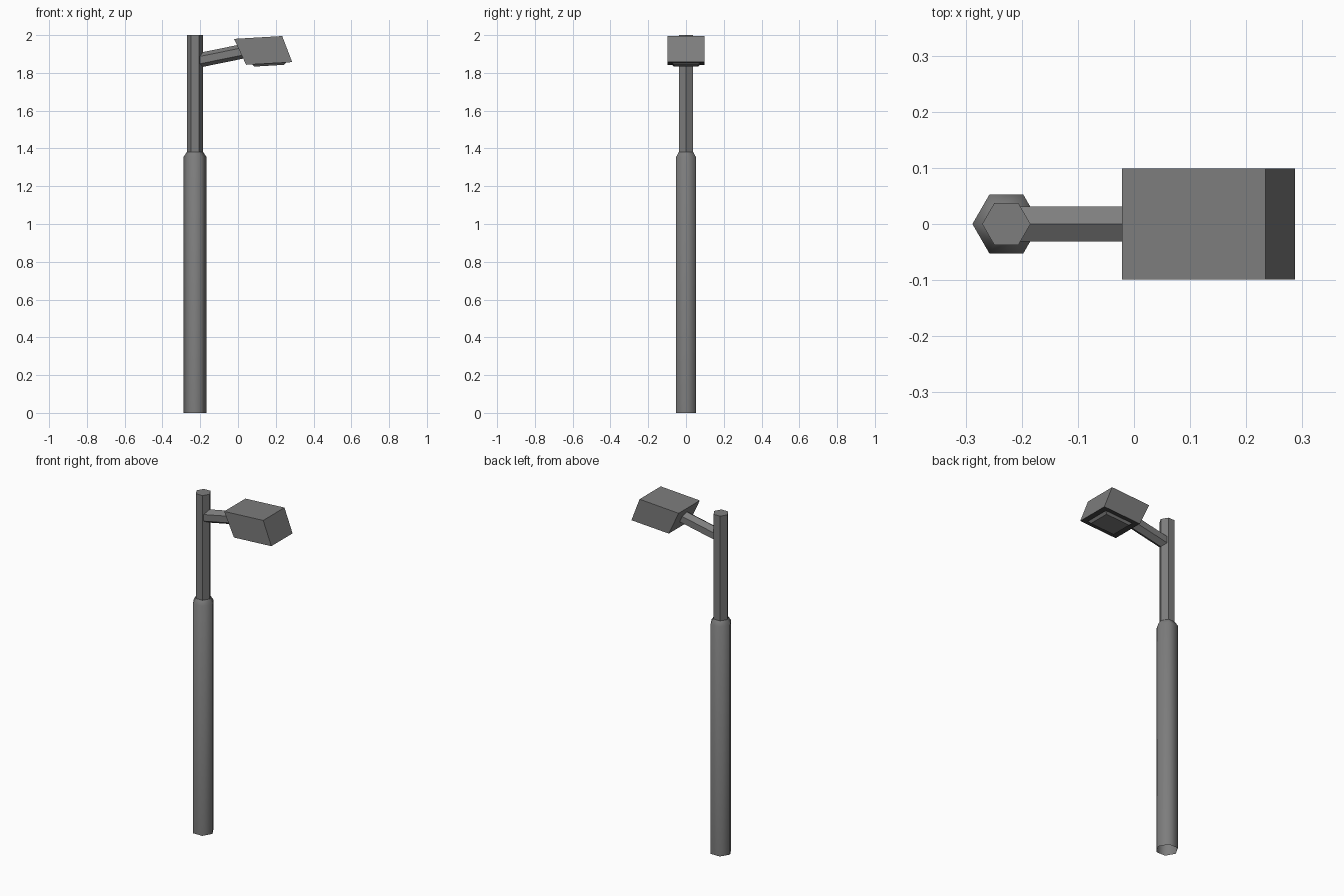
import bpy, bmesh, math
from mathutils import Vector

if "Cube" in bpy.data.objects:
    bpy.data.objects.remove(bpy.data.objects["Cube"])


def material(name, v):
    m = bpy.data.materials.new(name)
    m.diffuse_color = (v, v, v, 1)
    m.use_nodes = True
    m.node_tree.nodes["Principled BSDF"].inputs["Base Color"].default_value = m.diffuse_color
    return m


metal = material("grey_metal", 0.205)
dark = material("dark_rim", 0.06)


def make(name, rings, smooth=False, bottom=True):
    """Skin a stack of matching rings into a solid; the bottom may stay open."""
    bm = bmesh.new()
    loops = [[bm.verts.new(p) for p in r] for r in rings]
    n = len(loops[0])
    for a, b in zip(loops, loops[1:]):
        for i in range(n):
            j = (i + 1) % n
            bm.faces.new((a[i], a[j], b[j], b[i]))
    if bottom:
        bm.faces.new(loops[0][::-1])
    bm.faces.new(loops[-1])
    bmesh.ops.recalc_face_normals(bm, faces=bm.faces)
    bm.normal_update()
    for f in bm.faces:
        f.smooth = smooth and len(f.verts) == 4
    me = bpy.data.meshes.new(name)
    bm.to_mesh(me)
    bm.free()
    me.materials.append(metal)
    ob = bpy.data.objects.new(name, me)
    bpy.context.collection.objects.link(ob)
    return ob


PX = -0.2275


def hexagon(r, z):
    return [(PX + r * math.cos(k * math.pi / 3), r * math.sin(k * math.pi / 3), z) for k in range(6)]


# pole: thick open sleeve with tapered shoulder, thinner hexagonal upper mast
make("lower_pole", [hexagon(0.0605, 0), hexagon(0.0605, 1.355), hexagon(0.043, 1.382)], True, False)
make("upper_pole", [hexagon(0.043, 1.37), hexagon(0.043, 2.0)])


# arm: hexagonal bar rising from the mast into the lamp head
def arm_ring(x, z):
    return [(x, 0.031 * math.sin(k * math.pi / 3) / 0.866, z + 0.039 * math.cos(k * math.pi / 3)) for k in range(6)]


make("arm", [arm_ring(-0.22, 1.864), arm_ring(0.03, 1.915)])

# lamp head: slanted box, described by its bottom and top edges
BL, BR = Vector((0.043, 0, 1.843)), Vector((0.287, 0, 1.857))
TL, TR = Vector((-0.021, 0, 1.98)), Vector((0.234, 0, 1.995))


def quad(l, r, w):
    return [(l.x, -w, l.z), (r.x, -w, r.z), (r.x, w, r.z), (l.x, w, l.z)]


head = make("lamp_head", [quad(BL, BR, 0.099), quad(TL, TR, 0.099)])

# dark underside of the head
head.data.materials.append(dark)
for f in head.data.polygons:
    if f.normal.z < -0.9:
        f.material_index = 1


# lamp lens: shallow tapered plate under the head
def under(t0, t1, drop):
    d = Vector((0, 0, -drop))
    return BL.lerp(BR, t0) + d, BL.lerp(BR, t1) + d


make("lamp_lens", [quad(*under(0.12, 0.88, -0.002), 0.076), quad(*under(0.18, 0.82, 0.012), 0.064)])
